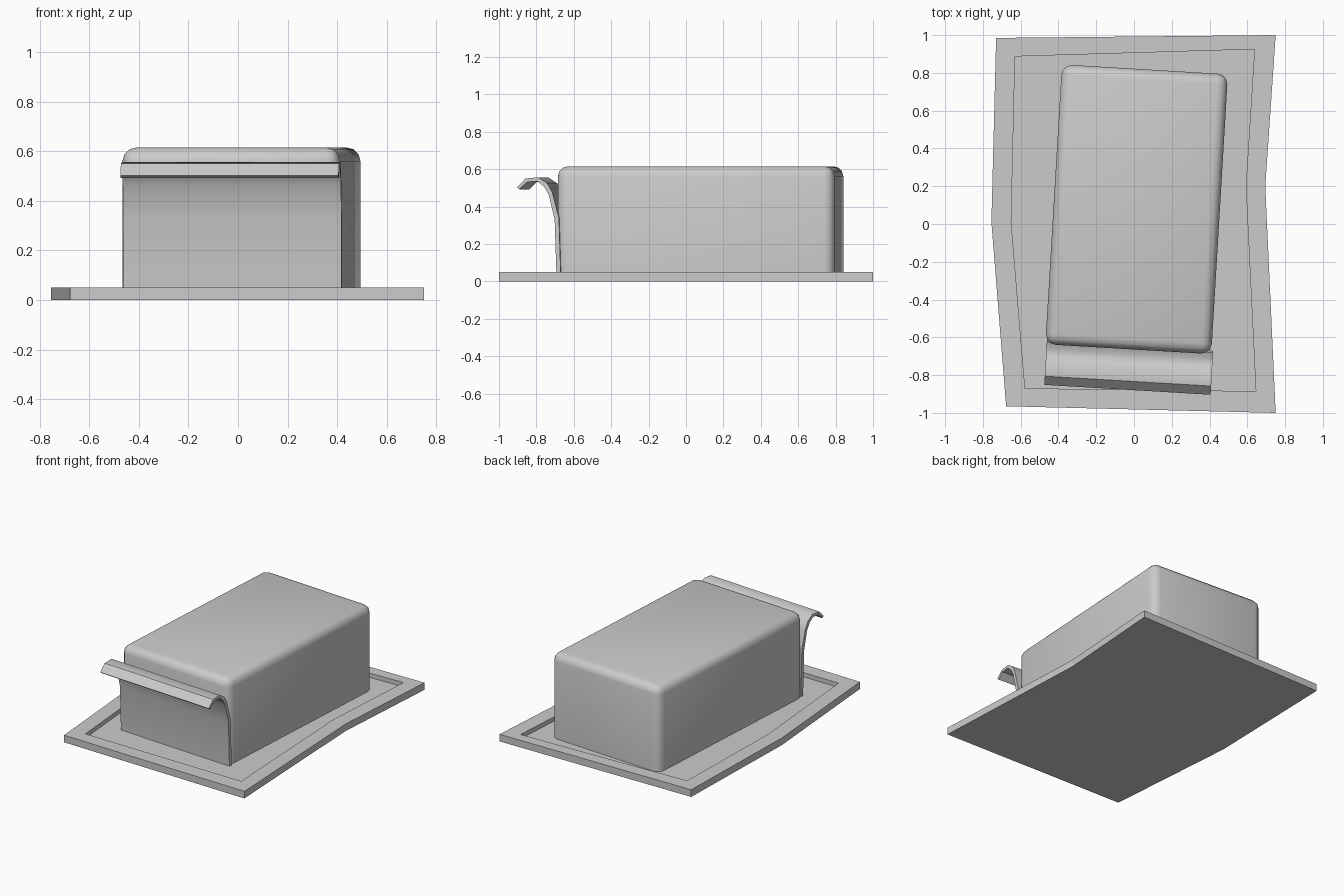
import bpy, bmesh, math

if "Cube" in bpy.data.objects:
    bpy.data.objects.remove(bpy.data.objects["Cube"])

TILT = math.radians(-3.4)
CENTRE = (0.014, 0.078, 0)


def finish(name, bm, smooth=False):
    bmesh.ops.recalc_face_normals(bm, faces=bm.faces)
    mesh = bpy.data.meshes.new(name)
    bm.to_mesh(mesh)
    bm.free()
    obj = bpy.data.objects.new(name, mesh)
    bpy.context.collection.objects.link(obj)
    if smooth:
        bpy.ops.object.select_all(action='DESELECT')
        obj.select_set(True)
        bpy.context.view_layer.objects.active = obj
        bpy.ops.object.shade_smooth_by_angle(angle=math.radians(40))
    return obj


def ring(bm, pts, z):
    return [bm.verts.new((x, y, z)) for x, y in pts]


def bridge(bm, a, b):
    n = len(a)
    for i in range(n):
        j = (i + 1) % n
        bm.faces.new((a[i], a[j], b[j], b[i]))


# Irregular slab plate with a shallow recess
outer = [(-0.73, 0.985), (0.75, 1.0), (0.695, 0.2), (0.75, -1.0), (-0.677, -0.965), (-0.755, 0.01)]
inner = [(-0.63, 0.887), (0.638, 0.925), (0.592, 0.2), (0.645, -0.885), (-0.577, -0.87), (-0.65, 0.01)]
bm = bmesh.new()
rings = [ring(bm, outer, 0), ring(bm, outer, 0.05), ring(bm, inner, 0.05), ring(bm, inner, 0.02)]
for a, b in zip(rings, rings[1:]):
    bridge(bm, a, b)
bm.faces.new(rings[0])
bm.faces.new(rings[-1])
bmesh.ops.triangulate(bm, faces=[f for f in bm.faces if len(f.verts) > 4])
finish("plate", bm)

# Butter block, rounded on its top and upright edges
bm = bmesh.new()
bmesh.ops.create_cube(bm, size=1)
for v in bm.verts:
    v.co.x *= 0.88
    v.co.y *= 1.484
    v.co.z = 0.615 if v.co.z > 0 else 0.02
edges = [e for e in bm.edges if max(v.co.z for v in e.verts) > 0.1]
bmesh.ops.bevel(bm, geom=edges, offset=0.055, segments=3, profile=0.5, affect='EDGES')
block = finish("butter_block", bm, True)
block.location = CENTRE
block.rotation_euler.z = TILT

# Shaved slice curling away from the front of the block
front = [(-0.745, 0.02), (-0.755, 0.33), (-0.787, 0.463), (-0.812, 0.507),
         (-0.848, 0.535), (-0.903, 0.531), (-0.943, 0.492)]
back = [(-0.722, 0.02), (-0.732, 0.34), (-0.768, 0.478), (-0.795, 0.525),
        (-0.842, 0.556), (-0.911, 0.55), (-0.957, 0.503)]
loop = front + back[::-1]
n = len(front)
bm = bmesh.new()
left, right = [[bm.verts.new((x, y, z)) for y, z in loop] for x in (-0.433, 0.449)]
bridge(bm, left, right)
for end in (left, right):
    for i in range(n - 1):
        bm.faces.new((end[i], end[i + 1], end[2 * n - 2 - i], end[2 * n - 1 - i]))
curl = finish("butter_curl", bm, True)
curl.location = CENTRE
curl.rotation_euler.z = TILT
